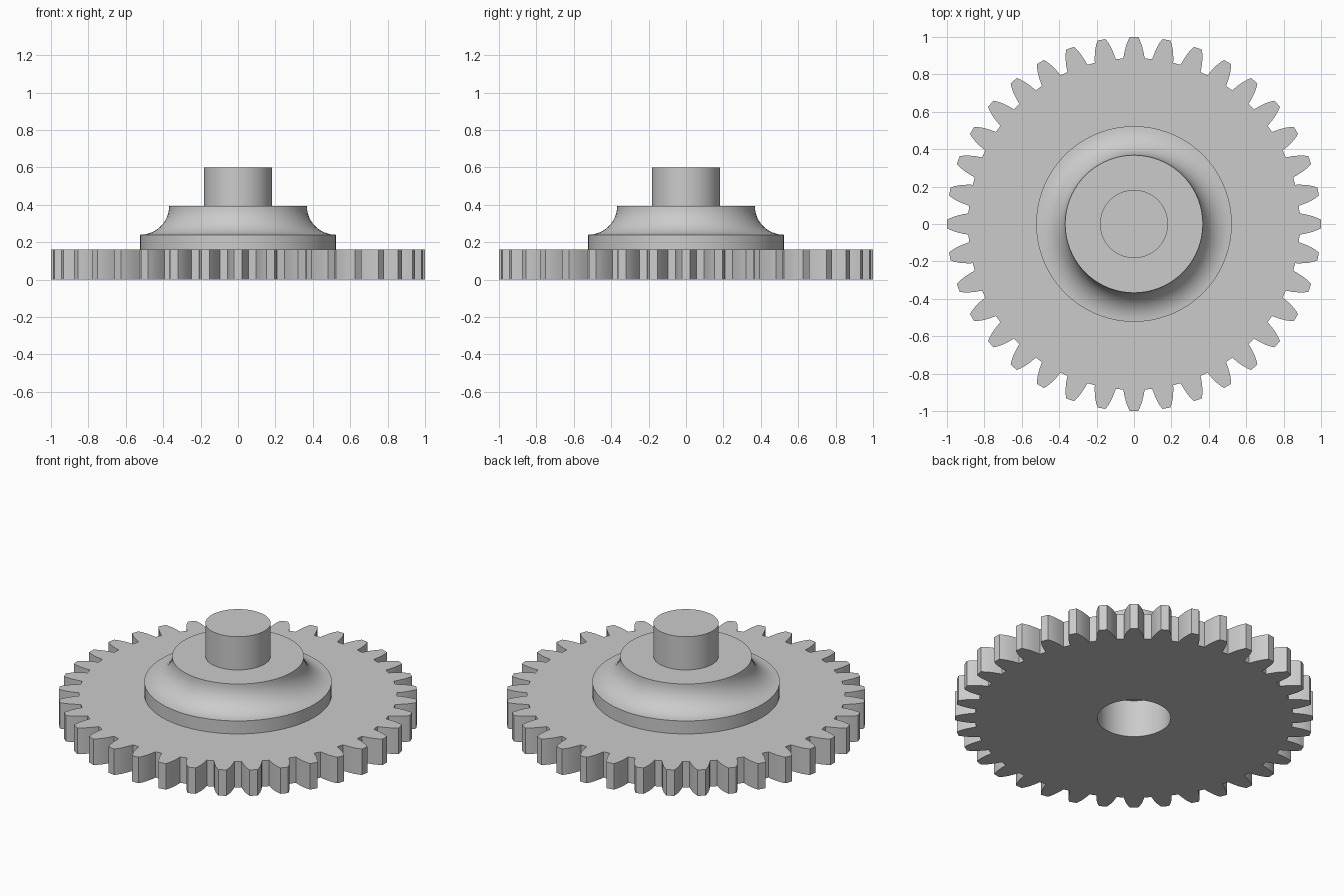
import bpy, bmesh
from math import pi, sin, cos, tau, radians
from mathutils import Matrix, Vector

cube = bpy.data.objects.get("Cube")
if cube:
    bpy.data.objects.remove(cube, do_unlink=True)

GREY = (0.6, 0.6, 0.6, 1.0)
steel = bpy.data.materials.new("plain grey")
steel.use_nodes = True
steel.diffuse_color = GREY
steel.node_tree.nodes["Principled BSDF"].inputs["Base Color"].default_value = GREY

TEETH = 36
SEGMENTS = 72
THICKNESS = 0.16
BORE = 0.205


def finish(bm, name):
    """Turn a bmesh into a shaded object with the shared material."""
    mesh = bpy.data.meshes.new(name)
    bm.to_mesh(mesh)
    bm.free()
    mesh.materials.append(steel)
    obj = bpy.data.objects.new(name, mesh)
    bpy.context.collection.objects.link(obj)
    bpy.ops.object.select_all(action='DESELECT')
    obj.select_set(True)
    bpy.context.view_layer.objects.active = obj
    bpy.ops.object.shade_smooth_by_angle(angle=radians(28))
    return obj


def lathe(name, profile):
    """Revolve (radius, height) points around the z axis."""
    bm = bmesh.new()
    verts = [bm.verts.new((r, 0, z)) for r, z in profile]
    edges = [bm.edges.new(pair) for pair in zip(verts, verts[1:])]
    bmesh.ops.spin(bm, geom=verts + edges, axis=(0, 0, 1), cent=(0, 0, 0),
                   angle=tau, steps=SEGMENTS)
    bmesh.ops.remove_doubles(bm, verts=bm.verts[:], dist=0.0001)
    bmesh.ops.dissolve_degenerate(bm, edges=bm.edges[:], dist=0.00001)
    # Profiles run from the inside at the top outward and down
    bmesh.ops.recalc_face_normals(bm, faces=bm.faces[:])
    top = max(bm.faces, key=lambda f: f.calc_center_median().z)
    if top.normal.z < 0:
        bmesh.ops.reverse_faces(bm, faces=bm.faces[:])
    return finish(bm, name)


# Toothed plate: one curved tooth flank, mirrored and repeated around the rim
flank = [(0.885, 0.057), (0.92, 0.051), (0.955, 0.042), (0.98, 0.032), (1.0, 0.022)]
tooth = [Vector((r, -w, 0)) for r, w in flank]
tooth += [Vector((r, w, 0)) for r, w in reversed(flank)]
rim = [Matrix.Rotation(tau * i / TEETH, 3, 'Z') @ p for i in range(TEETH) for p in tooth]
hole = [Vector((BORE * cos(tau * i / SEGMENTS), BORE * sin(tau * i / SEGMENTS), 0))
        for i in range(SEGMENTS)]

bm = bmesh.new()


def loop(points, z):
    verts = [bm.verts.new((p.x, p.y, z)) for p in points]
    edges = [bm.edges.new((a, b)) for a, b in zip(verts, verts[1:] + verts[:1])]
    return verts, edges


layers = [(loop(rim, z), loop(hole, z)) for z in (0, THICKNESS)]
for outer, inner in layers:
    bmesh.ops.triangle_fill(bm, use_beauty=True, edges=outer[1] + inner[1])
for k in (0, 1):
    low, high = layers[0][k][0], layers[1][k][0]
    for i in range(len(low)):
        j = (i + 1) % len(low)
        bm.faces.new((low[i], low[j], high[j], high[i]))
bmesh.ops.recalc_face_normals(bm, faces=bm.faces[:])
finish(bm, "toothed_plate")

# Hub: flat top, concave flare, straight collar, open underneath
FLARE = 0.155
cove = [(0.523 - FLARE * cos(t), 0.395 - FLARE * sin(t))
        for t in (pi / 2 * i / 12 for i in range(13))]
lathe("flared_hub", [(0, 0.395)] + cove + [(0.523, THICKNESS)])

# Blind bore lining that continues the plate's hole up into the hub
bore = lathe("bore_lining", [(0, 0.23), (BORE, 0.23), (BORE, THICKNESS)])
bore.data.flip_normals()

# Shaft stub on top of the hub
lathe("shaft", [(0, 0.6), (0.182, 0.6), (0.182, 0.395)])
